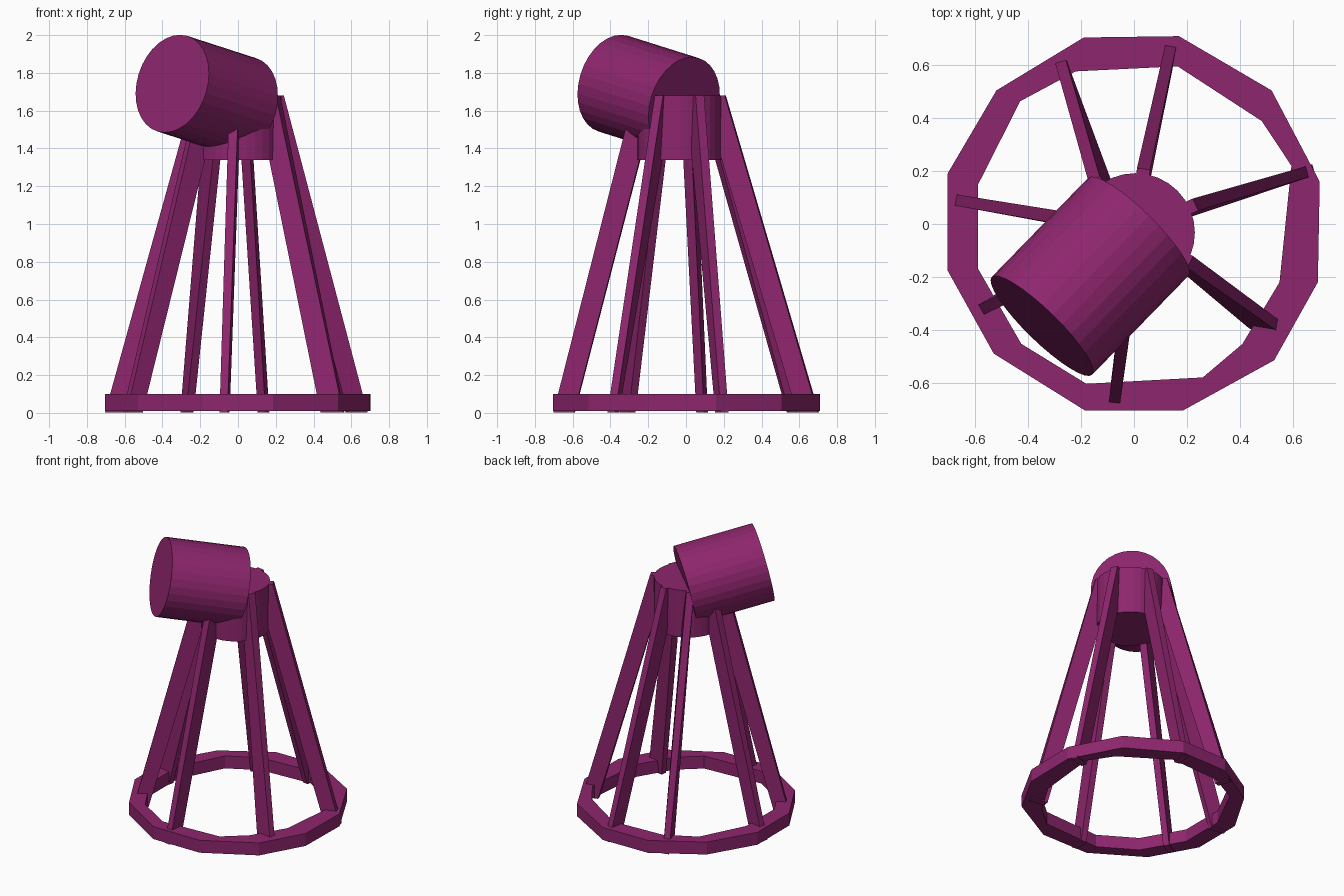
import bpy, bmesh, math
from mathutils import Vector

if "Cube" in bpy.data.objects:
    bpy.data.objects.remove(bpy.data.objects["Cube"])

plum = bpy.data.materials.new("plum")
plum.diffuse_color = (0.27, 0.019, 0.155, 1)
plum.use_nodes = True
plum.node_tree.nodes["Principled BSDF"].inputs["Base Color"].default_value = plum.diffuse_color


def make(name, bm):
    bmesh.ops.recalc_face_normals(bm, faces=bm.faces)
    me = bpy.data.meshes.new(name)
    bm.to_mesh(me)
    bm.free()
    me.materials.append(plum)
    ob = bpy.data.objects.new(name, me)
    bpy.context.collection.objects.link(ob)
    return ob


def cylinder(name, a, b, r, n=32):
    a, b = Vector(a), Vector(b)
    bm = bmesh.new()
    bmesh.ops.create_cone(bm, cap_ends=True, segments=n, radius1=r, radius2=r, depth=(b - a).length)
    ob = make(name, bm)
    ob.location = (a + b) / 2
    ob.rotation_mode = 'QUATERNION'
    ob.rotation_quaternion = (b - a).to_track_quat('Z', 'Y')
    return ob


# base ring: slightly irregular twelve-sided hoop
outer = [(-.19, .705), (.17, .71), (.52, .505), (.702, .16), (.695, -.22), (.53, -.515),
         (.185, -.705), (-.185, -.705), (-.53, -.49), (-.705, -.175), (-.705, .19), (-.52, .505)]
inner = [(-.22, .577), (.165, .596), (.483, .389), (.595, .22), (.55, -.22), (.41, -.453),
         (.26, -.58), (-.18, -.604), (-.426, -.453), (-.589, -.17), (-.589, .15), (-.43, .464)]
bm = bmesh.new()
loops = [[bm.verts.new((x, y, z)) for x, y in pts]
         for pts, z in ((outer, .01), (outer, .10), (inner, .10), (inner, .01))]
for k in range(4):
    p, q = loops[k], loops[(k + 1) % 4]
    for i in range(12):
        j = (i + 1) % 12
        bm.faces.new((p[i], p[j], q[j], q[i]))
make("base_ring", bm)

# hub and tilted drum head
HUB = Vector((.005, -.033))
cylinder("hub", (HUB.x, HUB.y, 1.34), (HUB.x, HUB.y, 1.68), .225)
cylinder("drum_head", (.017, -.01, 1.625), (-.348, -.385, 1.743), .265)


# legs: (outer foot, inner foot, hub attachment)
legs = [((.145, .70), (.125, .59), (.035, .20)),
        ((-.285, .64), (-.255, .54), (-.145, .16)),
        ((-.70, .095), (-.59, .075), (-.225, .015)),
        ((-.60, -.335), (-.515, -.285), (-.20, -.14)),
        ((-.077, -.70), (-.065, -.59), (-.02, -.265)),
        ((.56, -.395), (.44, -.375), (.205, -.14)),
        ((.68, .205), (.575, .175), (.225, .07))]


def section(bm, a, b, w, z):
    side = (b - a).normalized()
    side = Vector((-side.y, side.x)) * w / 2
    return [bm.verts.new((p.x, p.y, z)) for p in (a + side, b + side, b - side, a - side)]


for n, (o, i, t) in enumerate(legs):
    o, i, t = Vector(o), Vector(i), Vector(t)
    inward = (HUB - t).normalized()
    bm = bmesh.new()
    lo = section(bm, o, i, .042, .003)
    hi = section(bm, t - inward * .008, t + inward * .11, .05, 1.68)
    bm.faces.new(lo)
    bm.faces.new(hi)
    for k in range(4):
        j = (k + 1) % 4
        bm.faces.new((lo[k], lo[j], hi[j], hi[k]))
    make("leg_%d" % (n + 1), bm)
